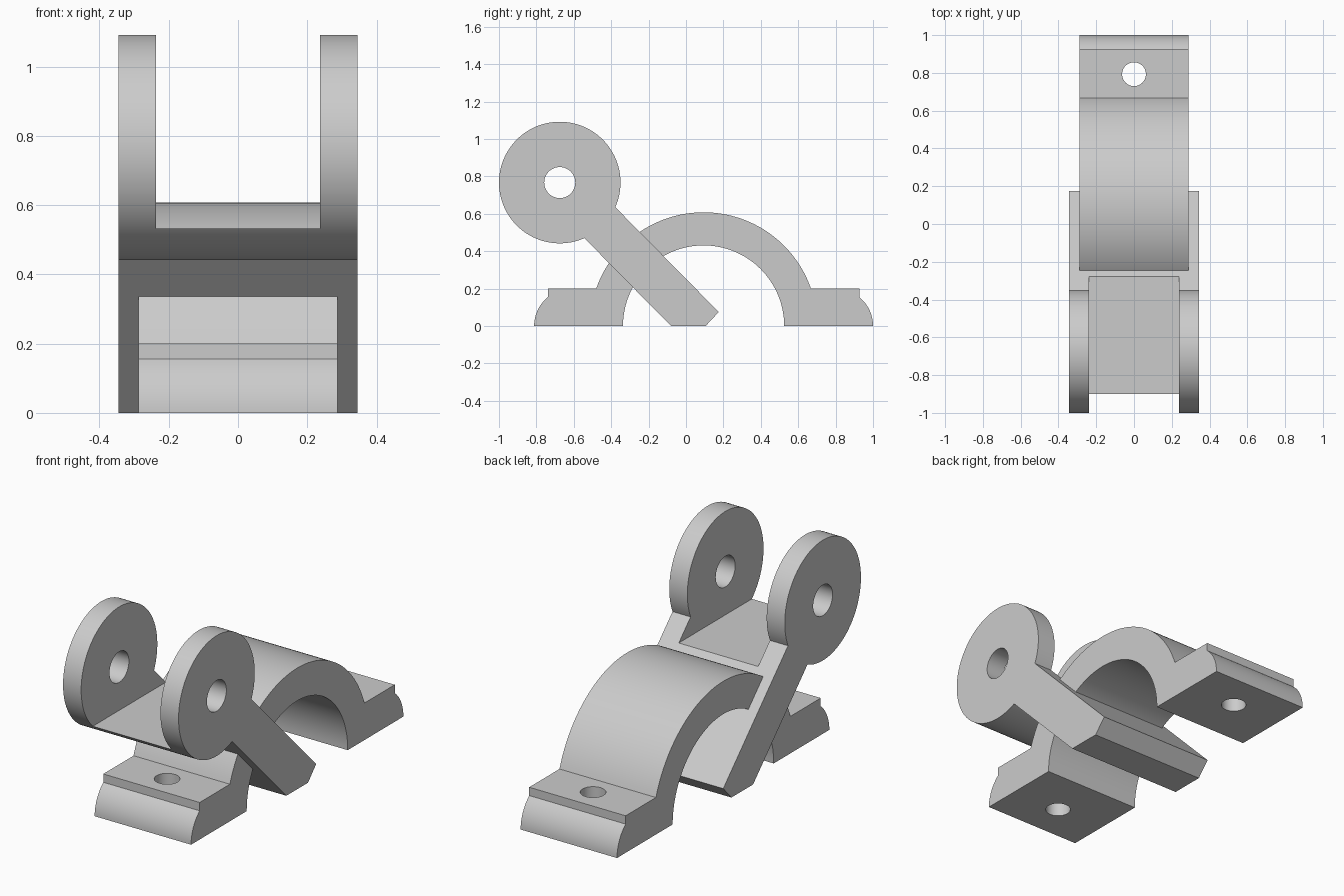
import bpy, bmesh
from math import sin, cos, asin, radians, pi
from mathutils import Matrix

if "Cube" in bpy.data.objects:
    bpy.data.objects.remove(bpy.data.objects["Cube"])

grey = bpy.data.materials.new("plain grey")
grey.use_nodes = True
grey.diffuse_color = (0.6, 0.6, 0.6, 1)
grey.node_tree.nodes["Principled BSDF"].inputs["Base Color"].default_value = (0.6, 0.6, 0.6, 1)


def arc(cy, cz, r, start, end, steps):
    """Points on a circle in the side plane, angles in radians."""
    angles = [start + (end - start) * i / steps for i in range(steps + 1)]
    return [(cy + r * cos(a), cz + r * sin(a)) for a in angles]


def new_object(name, bm):
    bmesh.ops.recalc_face_normals(bm, faces=bm.faces)
    mesh = bpy.data.meshes.new(name)
    bm.to_mesh(mesh)
    bm.free()
    mesh.materials.append(grey)
    obj = bpy.data.objects.new(name, mesh)
    bpy.context.collection.objects.link(obj)
    return obj


def prism(name, profile, half_width):
    """Extrude a side profile across the full width."""
    bm = bmesh.new()
    face = bm.faces.new([bm.verts.new((-half_width, y, z)) for y, z in profile])
    ext = bmesh.ops.extrude_face_region(bm, geom=[face])
    verts = [v for v in ext["geom"] if isinstance(v, bmesh.types.BMVert)]
    bmesh.ops.translate(bm, verts=verts, vec=(2 * half_width, 0, 0))
    return new_object(name, bm)


def rod(name, centre, radius, axis):
    bm = bmesh.new()
    turn = Matrix.Rotation(pi / 2, 4, "Y") if axis == "X" else Matrix()
    bmesh.ops.create_cone(bm, cap_ends=True, segments=48, radius1=radius, radius2=radius,
                          depth=2, matrix=Matrix.Translation(centre) @ turn)
    return new_object(name, bm)


def cut(obj, cutter):
    mod = obj.modifiers.new("cut", "BOOLEAN")
    mod.operation, mod.solver, mod.object = "DIFFERENCE", "EXACT", cutter
    bpy.ops.object.select_all(action="DESELECT")
    bpy.context.view_layer.objects.active = obj
    obj.select_set(True)
    bpy.ops.object.modifier_apply(modifier=mod.name)
    bpy.data.objects.remove(cutter)


def smooth(obj):
    bpy.ops.object.select_all(action="DESELECT")
    bpy.context.view_layer.objects.active = obj
    obj.select_set(True)
    bpy.ops.object.shade_smooth_by_angle(angle=radians(25))


# Saddle clamp: half-ring arch with a rounded-toe flange on each side
mid, outer, inner, flange_top = 0.094, 0.608, 0.431, 0.2
foot = asin(flange_top / outer)
toe = arc(0.706, 0, 0.2, 0, asin(0.155 / 0.2), 12)
half = toe + [(toe[-1][0], flange_top)]
profile = half + arc(0, 0, outer, foot, pi - foot, 64)
profile += [(-y, z) for y, z in reversed(half)]
profile += arc(0, 0, inner, pi, 0, 64)
clamp = prism("saddle_clamp", [(y + mid, z) for y, z in profile], 0.288)
for side in (-1, 1):
    cut(clamp, rod("bolt_hole", (0, mid + side * 0.699, 0), 0.063, "Z"))
smooth(clamp)

# Hinge bracket: sloping bar that ends in a round eye
eye_y, eye_z, eye_r = -0.675, 0.767, 0.325
neck = asin(0.117 / eye_r)
profile = arc(eye_y, eye_z, eye_r, neck - pi / 4, 7 * pi / 4 - neck, 96)
profile += [(-0.08, 0), (0.105, 0), (0.175, 0.075)]
bracket = prism("hinge_bracket", profile, 0.345)
cut(bracket, rod("pin_hole", (0, eye_y, eye_z), 0.083, "X"))

# Slot that splits the eye into two lugs
slot = prism("lug_slot", [(-1.2, 0.533), (0.2, 0.533), (0.2, 1.3), (-1.2, 1.3)], 0.237)
cut(bracket, slot)
smooth(bracket)
